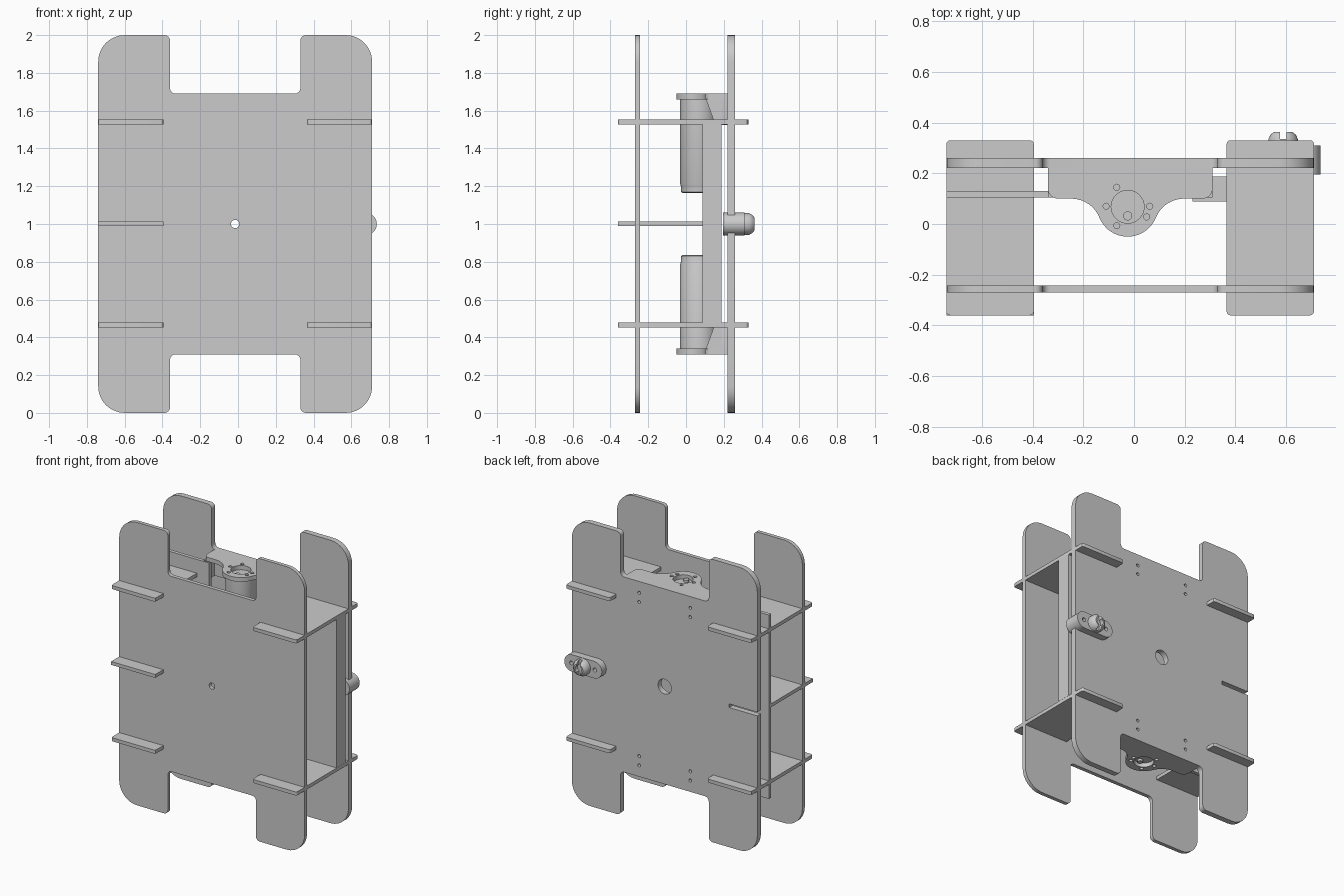
import bpy, bmesh
from math import cos, sin, tan, radians, pi, atan2
from mathutils import Vector

if "Cube" in bpy.data.objects:
    bpy.data.objects.remove(bpy.data.objects["Cube"])

CX = -0.015  # plate centre line


def arc(cx, cy, r, a0, a1, n=10):
    return [(cx + r * cos(radians(a0 + (a1 - a0) * i / n)),
             cy + r * sin(radians(a0 + (a1 - a0) * i / n))) for i in range(n + 1)]


def circle(cx, cy, r, n=32):
    return arc(cx, cy, r, 0, 360, n)[:-1]


def rounded(corners, n=8):
    """Polygon of (x, y, radius) corners turned into an outline with rounded corners."""
    out = []
    for i, (x, y, r) in enumerate(corners):
        p = Vector((x, y))
        a = (Vector(corners[i - 1][:2]) - p).normalized()
        b = (Vector(corners[(i + 1) % len(corners)][:2]) - p).normalized()
        if r == 0:
            out.append((x, y))
            continue
        half = a.angle(b) / 2
        c = p + (a + b).normalized() * (r / sin(half))
        s, e = p + a * (r / tan(half)) - c, p + b * (r / tan(half)) - c
        a0, a1 = atan2(s.y, s.x), atan2(e.y, e.x)
        d = (a1 - a0 + pi) % (2 * pi) - pi
        out += [(c.x + r * cos(a0 + d * k / n), c.y + r * sin(a0 + d * k / n)) for k in range(n + 1)]
    return out


def place(p, h, axis):
    return {'x': (h, p[0], p[1]), 'y': (p[0], h, p[1]), 'z': (p[0], p[1], h)}[axis]


def loft(name, rings, axis, smooth=True):
    """Closed solid through a list of (outline, height) sections along an axis."""
    bm = bmesh.new()
    loops = [[bm.verts.new(place(p, h, axis)) for p in pts] for pts, h in rings]
    bm.faces.new(loops[0])
    bm.faces.new(loops[-1])
    for lo, hi in zip(loops, loops[1:]):
        for i in range(len(lo)):
            bm.faces.new((lo[i - 1], lo[i], hi[i], hi[i - 1]))
    bmesh.ops.recalc_face_normals(bm, faces=bm.faces)
    me = bpy.data.meshes.new(name)
    bm.to_mesh(me)
    bm.free()
    ob = bpy.data.objects.new(name, me)
    bpy.context.collection.objects.link(ob)
    if smooth:
        shade(ob)
    return ob


def activate(ob):
    bpy.ops.object.select_all(action='DESELECT')
    ob.select_set(True)
    bpy.context.view_layer.objects.active = ob


def shade(ob):
    activate(ob)
    bpy.ops.object.shade_smooth_by_angle(angle=radians(30))


def prism(name, pts, lo, hi, axis):
    return loft(name, [(pts, lo), (pts, hi)], axis)


def box(name, x0, x1, y0, y1, z0, z1):
    return prism(name, [(x0, y0), (x1, y0), (x1, y1), (x0, y1)], z0, z1, 'z')


def cut(ob, outlines, lo, hi, axis):
    for pts in outlines:
        c = loft("cutter", [(pts, lo), (pts, hi)], axis, False)
        c.hide_render = True
        m = ob.modifiers.new("cut", 'BOOLEAN')
        m.operation, m.solver, m.object = 'DIFFERENCE', 'EXACT', c
        activate(ob)
        bpy.ops.object.modifier_apply(modifier=m.name)
        bpy.data.objects.remove(c)


# front and back plates
L, R, NL, NR = -0.74, 0.71, -0.36, 0.33
outline = rounded([
    (L, 0, .14), (NL, 0, .03), (NL, .31, .03), (NR, .31, .03), (NR, 0, .03), (R, 0, .14),
    (R, 2, .14), (NR, 2, .03), (NR, 1.69, .03), (NL, 1.69, .03), (NL, 2, .03), (L, 2, .14)])
front = prism("front_plate", outline, -0.27, -0.243, 'y')
cut(front, [circle(CX, 1, .022)], -.4, -.1, 'y')
back = prism("back_plate", outline, 0.22, 0.26, 'y')
slot = [(L - .1, .987), (-.52, .987), (-.52, 1.013), (L - .1, 1.013)]
screws = [circle(CX + sx * .2, 1 + sz * z, .011, 16)
          for sx in (-1, 1) for sz in (-1, 1) for z in (.545, .61)]
cut(back, [circle(CX, 1, .052), slot] + screws, .21, .4, 'y')

# shelves through the plates
for side, x0, x1 in (("left", -.74, -.395), ("right", .365, .71)):
    for level, z in (("lower", .465), ("upper", 1.54)):
        pts = rounded([(x0, -.36, .015), (x1, -.36, .015), (x1, .33, .015), (x0, .33, .015)], 3)
        prism(f"{side}_{level}_shelf", pts, z - .0125, z + .0125, 'z')
box("left_middle_shelf", -.74, -.395, -.36, .106, .99, 1.014)

# inner upright panels
box("left_panel", -.74, -.30, .105, .13, .35, 1.65)
box("right_panel", .23, .71, .088, .188, .478, 1.5275)

# motor brackets and motors, mirrored about mid height
MX, MY = -0.025, 0.068
tongue = (rounded([(-.34, .22, 0), (-.34, .10, .04), (-.24, .10, 0)])[:-1]
          + arc(MX - .2225, -.02, .12, 90, 22) + arc(MX, .07, .12, 202, 338, 20)[1:-1]
          + arc(MX + .2225, -.02, .12, 158, 90) + rounded([(.2, .10, 0), (.31, .10, .04), (.31, .22, 0)])[1:])
holes = [circle(MX, MY, .065)] + [circle(x, y, .012, 16) for x, y in
         ((-.068, .145), (-.11, .07), (-.068, -.006), (.05, .028), (.062, .07))]
for where, s in (("upper", 1), ("lower", -1)):
    Z = lambda h: 1 + s * h
    lo, hi = sorted((Z(.66), Z(.69)))
    br = prism(f"{where}_bracket", tongue, lo, hi, 'z')
    cut(br, holes, lo - .02, hi + .02, 'z')
    fl = rounded([(-.34, Z(.685), 0), (.31, Z(.685), 0), (.31, Z(.525), .02), (-.34, Z(.525), .02)], 4)
    flange = prism(f"{where}_bracket_flange", fl, .19, .22, 'y')
    cut(flange, screws, .1, .3, 'y')
    for side, x in (("left", -.34), ("right", .285)):
        prism(f"{where}_{side}_gusset", [(.105, Z(.662)), (.2, Z(.662)), (.2, Z(.525)), (.155, Z(.525))],
              x, x + .025, 'x')
    loft(f"{where}_motor", [(circle(MX, MY, r, 40), Z(h)) for r, h in
         ((.085, .165), (.094, .17), (.096, .205), (.1, .215), (.1, .66))], 'z')
    loft(f"{where}_motor_shaft", [(circle(MX, .032, .018, 20), Z(h)) for h in (.65, .675)], 'z')

# rear socket: slotted boss on a stadium base
KX = 0.588
stadium = arc(KX + .087, 1, .06, -90, 90, 14) + arc(KX - .087, 1, .06, 90, 270, 14)
base = prism("socket_base", stadium, .195, .31, 'y')
cut(base, [circle(KX + d, 1, .014, 16) for d in (-.092, .092)], .28, .4, 'y')
boss = loft("socket_boss", [(circle(KX, 1, r), h) for r, h in
            ((.058, .3), (.058, .335), (.05, .352), (.036, .363))], 'y')
cut(boss, [circle(KX, 1, .026, 24),
           [(KX - .013, .9), (KX + .013, .9), (KX + .013, 1.1), (KX - .013, 1.1)]], .335, .5, 'y')
